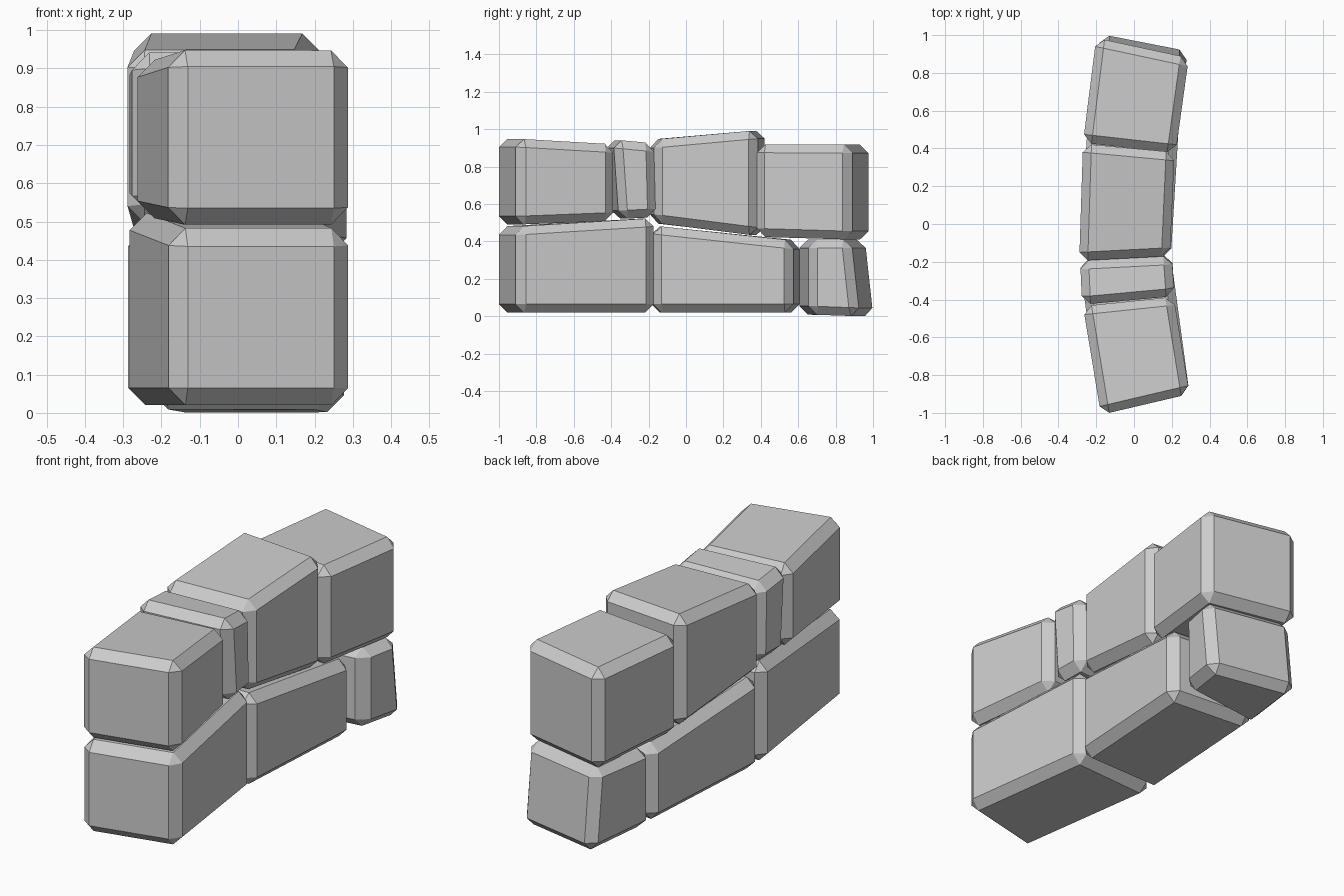
import bpy, bmesh

if "Cube" in bpy.data.objects:
    bpy.data.objects.remove(bpy.data.objects["Cube"])

BEVEL = 0.045


def stone(name, fl, fr, br, bl, front_z, back_z, lean=(0, 0)):
    """Chamfered block: plan corners of the top, (low, high) at each end,
    lean = y shift of the underside at the front and back ends."""
    bm = bmesh.new()
    rings = []
    for level in (0, 1):
        ring = []
        for i, (x, y) in enumerate((fl, fr, br, bl)):
            z = (front_z if i < 2 else back_z)[level]
            shift = lean[i // 2] if level == 0 else 0
            ring.append(bm.verts.new((x, y + shift, z)))
        rings.append(ring)
    low, high = rings
    bm.faces.new(low[::-1])
    bm.faces.new(high)
    for i in range(4):
        j = (i + 1) % 4
        bm.faces.new((low[i], low[j], high[j], high[i]))
    bmesh.ops.recalc_face_normals(bm, faces=bm.faces)
    bmesh.ops.bevel(bm, geom=bm.edges[:], offset=BEVEL, offset_type='OFFSET',
                    segments=1, affect='EDGES')
    mesh = bpy.data.meshes.new(name)
    bm.to_mesh(mesh)
    bm.free()
    obj = bpy.data.objects.new(name, mesh)
    bpy.context.collection.objects.link(obj)
    return obj


# Lower course, front to back
stone("lower_front_stone", (-0.175, -1.01), (0.294, -0.90), (0.195, -0.17),
      (-0.29, -0.20), (0.02, 0.48), (0.02, 0.525))
stone("lower_middle_stone", (-0.29, -0.185), (0.195, -0.175), (0.24, 0.57),
      (-0.24, 0.61), (0.02, 0.485), (0.02, 0.405))
stone("lower_back_stone", (-0.235, 0.60), (0.24, 0.66), (0.285, 0.875),
      (-0.175, 0.965), (0.01, 0.41), (0.0, 0.41), lean=(0.0, 0.045))

# Upper course, front to back
stone("upper_front_stone", (-0.175, -1.01), (0.294, -0.90), (0.21, -0.385),
      (-0.27, -0.435), (0.49, 0.95), (0.51, 0.92))
stone("upper_wedge_stone", (-0.275, -0.43), (0.215, -0.385), (0.20, -0.17),
      (-0.285, -0.195), (0.52, 0.945), (0.53, 0.925), lean=(0.03, 0.01))
stone("upper_middle_stone", (-0.29, -0.195), (0.19, -0.17), (0.215, 0.38),
      (-0.27, 0.425), (0.50, 0.945), (0.43, 0.995))
stone("upper_back_stone", (-0.27, 0.43), (0.22, 0.375), (0.29, 0.88),
      (-0.20, 0.985), (0.425, 0.92), (0.41, 0.917))
